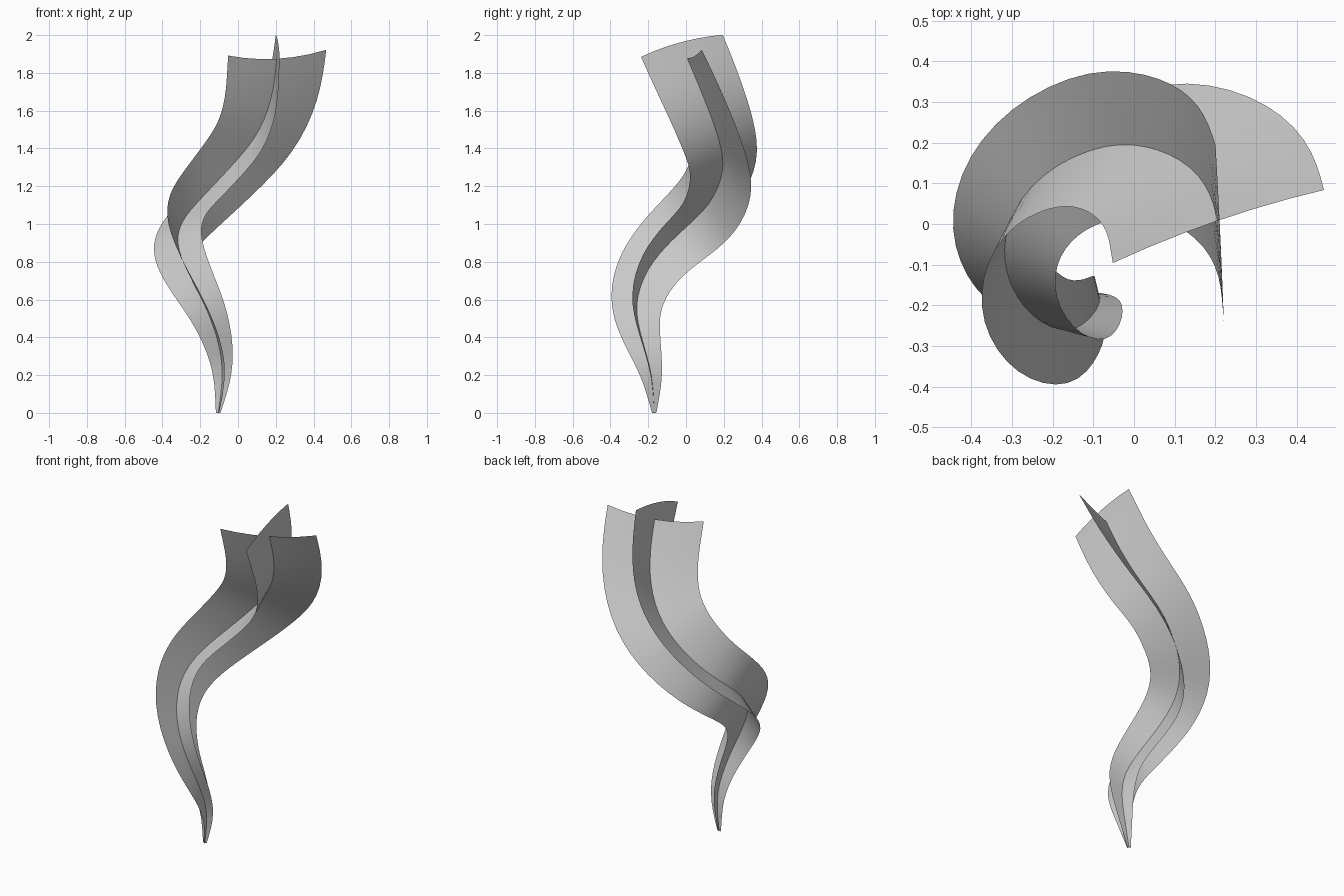
import bpy
from math import radians
from mathutils import Matrix, Vector as V

if "Cube" in bpy.data.objects:
    bpy.data.objects.remove(bpy.data.objects["Cube"])

# Spine of the spiralling ribbon, base to tip
SPINE = [V(p) for p in (
    (-.105, -.168, 0), (-.08, -.18, .2), (-.105, -.23, .38), (-.17, -.267, .56),
    (-.265, -.215, .74), (-.32, -.1, .89), (-.298, .03, 1.01), (-.2, .14, 1.13),
    (-.04, .2, 1.3), (.1, .168, 1.47), (.182, .09, 1.68), (.209, -.014, 1.925))]
STEPS, ACROSS = 4, 6
TWIST = radians(24)    # extra turn of the section at the base


def spline(pts, n):
    """Smooth path through the points."""
    ext = [2 * pts[0] - pts[1]] + pts + [2 * pts[-1] - pts[-2]]
    out = []
    for a, b, c, d in zip(ext, ext[1:], ext[2:], ext[3:]):
        for k in range(n):
            t = k / n
            out.append(.5 * (2 * b + (c - a) * t + (2 * a - 5 * b + 4 * c - d) * t * t
                             + (3 * b - a - 3 * c + d) * t ** 3))
    return out + [pts[-1]]


path = spline(SPINE, STEPS)
for _ in range(4):     # even out the curvature
    path = [path[0]] + [(a + 2 * b + c) / 4 for a, b, c in zip(path, path[1:], path[2:])] + [path[-1]]
last = len(path) - 1
tans = [(path[min(i + 1, last)] - path[max(i - 1, 0)]).normalized() for i in range(last + 1)]


def strip(name, tip_dir, half_width, lift, bow):
    """Tapered strip along the spine; its direction is carried from the tip down."""
    side = V(tip_dir).normalized()
    rows = []
    for i in range(last, -1, -1):
        if i < last:
            side = tans[i + 1].rotation_difference(tans[i]) @ side
        t = path[i].z / SPINE[-1].z
        grow = 1 - (1 - t) ** 1.75
        w = .012 + (half_width - .012) * grow
        d = Matrix.Rotation(TWIST * (1 - t), 3, tans[i]) @ side
        row = []
        for k in range(ACROSS + 1):
            u = 2 * k / ACROSS - 1
            row.append(path[i] + d * w * u + tans[i] * grow * (lift + bow * (1 - u * u)))
        rows.append(row)
    n = ACROSS + 1
    faces = [(r * n + k, r * n + k + 1, (r + 1) * n + k + 1, (r + 1) * n + k)
             for r in range(last) for k in range(ACROSS)]
    me = bpy.data.meshes.new(name)
    me.from_pydata([p for r in rows for p in r], [], faces)
    me.shade_smooth()
    ob = bpy.data.objects.new(name, me)
    bpy.context.collection.objects.link(ob)


# Two crossing strips
strip("wide_strip", (.52, .18, .03), .275, -.02, -.035)
strip("narrow_strip", (-.02, .425, .115), .224, .02, .02)
